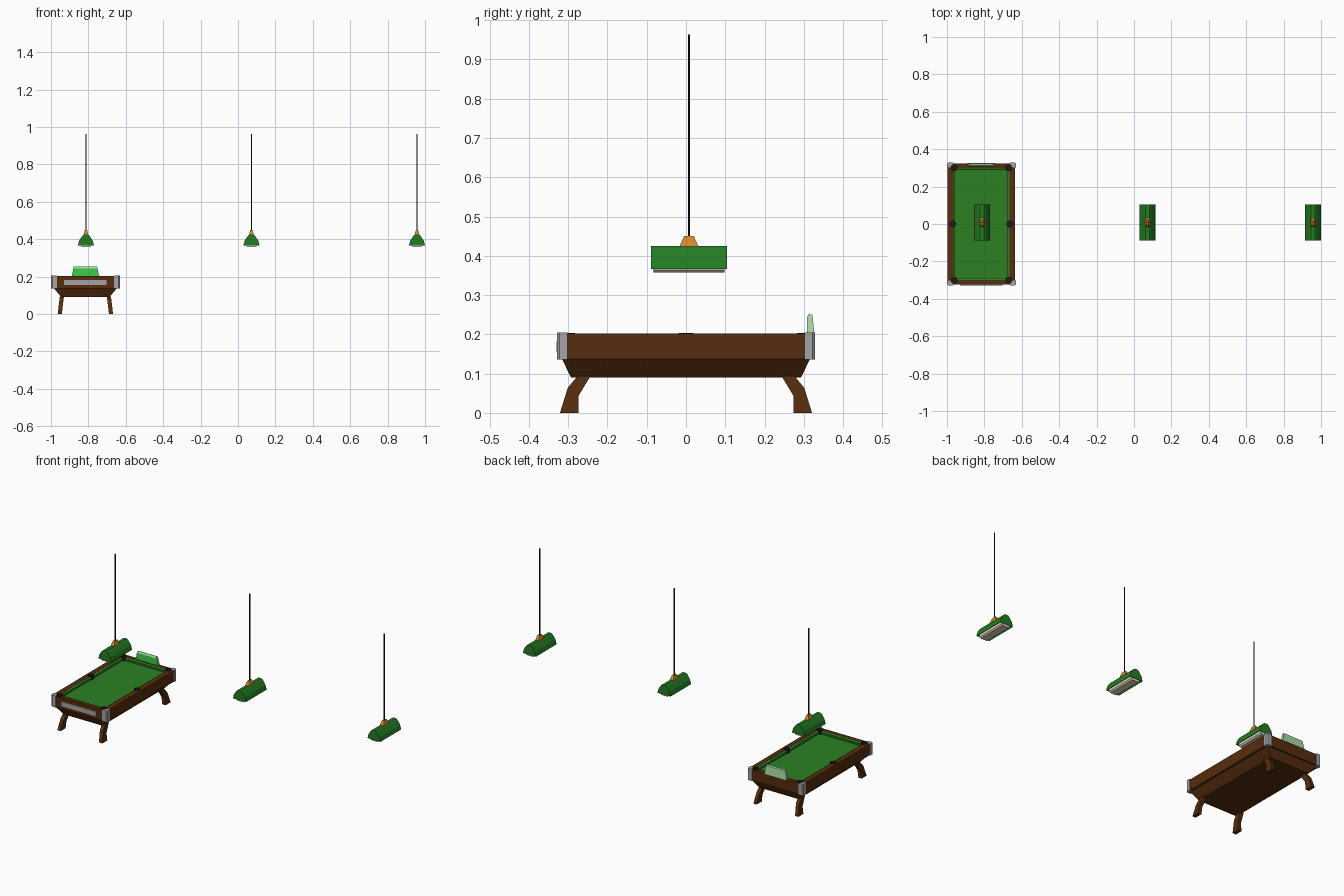
import bpy, bmesh, math
from mathutils import Matrix, Vector

if "Cube" in bpy.data.objects:
    bpy.data.objects.remove(bpy.data.objects["Cube"])

CX = -0.816          # table centre in x
LY = 0.0075          # lamp centre in y


def mat(name, r, g, b):
    m = bpy.data.materials.new(name)
    lin = [((c / 255 + 0.055) / 1.055) ** 2.4 if c > 10 else c / 3294 for c in (r, g, b)]
    m.diffuse_color = (*lin, 1)
    m.use_nodes = True
    m.node_tree.nodes["Principled BSDF"].inputs["Base Color"].default_value = m.diffuse_color
    return m


WOOD = mat("brown_wood", 86, 45, 14)
FELT = mat("green_felt", 45, 128, 36)
SHADE = mat("lamp_green", 36, 124, 36)
BRASS = mat("brass", 212, 140, 45)
METAL = mat("grey_metal", 165, 165, 168)
BLACK = mat("black", 28, 28, 28)
TUBE = mat("warm_white", 232, 215, 195)
BRIGHT = mat("bright_green", 60, 205, 70)
PALE = mat("pale_green", 165, 216, 160)


def finish(name, bm, *mats):
    bmesh.ops.recalc_face_normals(bm, faces=bm.faces)
    me = bpy.data.meshes.new(name)
    bm.to_mesh(me)
    bm.free()
    for m in mats:
        me.materials.append(m)
    ob = bpy.data.objects.new(name, me)
    bpy.context.collection.objects.link(ob)
    return ob


def loft(name, rings, material, cx=CX, cy=0, closed=False):
    """Rectangular rings (half x, half y, z) joined; capped, or closed into a frame."""
    bm = bmesh.new()
    loops = [[bm.verts.new((cx + sx * hx, cy + sy * hy, z))
              for sx, sy in ((-1, -1), (1, -1), (1, 1), (-1, 1))] for hx, hy, z in rings]
    pairs = list(zip(loops, loops[1:]))
    if closed:
        pairs.append((loops[-1], loops[0]))
    else:
        bm.faces.new(loops[0])
        bm.faces.new(loops[-1])
    for a, b in pairs:
        for i in range(4):
            j = (i + 1) % 4
            bm.faces.new((a[i], a[j], b[j], b[i]))
    return finish(name, bm, material)


def prism(name, lower, upper, material, open_face=None):
    """Join two matching outlines of 3D points."""
    bm = bmesh.new()
    a = [bm.verts.new(p) for p in lower]
    b = [bm.verts.new(p) for p in upper]
    n = len(a)
    bm.faces.new(a)
    bm.faces.new(b)
    for i in range(n):
        if i != open_face:
            j = (i + 1) % n
            bm.faces.new((a[i], a[j], b[j], b[i]))
    return finish(name, bm, material)


def cylinder(name, r, z0, z1, x, y, material, sides=12, open_top=False):
    bm = bmesh.new()
    bmesh.ops.create_cone(bm, cap_ends=True, segments=sides, radius1=r, radius2=r, depth=z1 - z0,
                          matrix=Matrix.Translation((x, y, (z0 + z1) / 2)))
    bm.normal_update()
    if open_top:
        bmesh.ops.delete(bm, geom=[f for f in bm.faces if f.normal.z > 0.9], context='FACES_ONLY')
    return finish(name, bm, material)


def solidify(ob, t):
    m = ob.modifiers.new("thickness", 'SOLIDIFY')
    m.thickness = t
    m.offset = -1


# --- Table body ---
loft("lower_skirt", [(0.129, 0.293, 0.09), (0.169, 0.316, 0.138)], WOOD)
frame = loft("table_frame", [(0.180, 0.324, 0.137), (0.180, 0.324, 0.202),
                             (0.150, 0.300, 0.202), (0.150, 0.300, 0.137)], WOOD, closed=True)
bed = loft("felt_bed", [(0.152, 0.302, 0.138), (0.152, 0.302, 0.183)], FELT)
cushion = loft("felt_cushions", [(0.151, 0.301, 0.182), (0.151, 0.301, 0.2015), (0.140, 0.290, 0.197),
                                 (0.143, 0.293, 0.182)], FELT, closed=True)
to_cut = [frame, bed, cushion]

# --- Metal corner caps with a chamfered outer edge ---
for sx in (-1, 1):
    for sy in (-1, 1):
        xy = [(0.153, 0.302), (0.184, 0.302), (0.184, 0.322), (0.177, 0.329), (0.153, 0.329)]
        lo, hi = [[(CX + sx * x, sy * y, z) for x, y in xy] for z in (0.136, 0.205)]
        to_cut.append(prism("corner_cap", lo, hi, METAL))

# --- Pockets: holes cut through the rails, each lined with a black cup ---
R = 0.018
for px in (-1, 1):
    for py in (-1, 0, 1):
        x, y = CX + px * (0.146 if py else 0.153), py * 0.301
        cutter = cylinder("pocket_cutter", R, 0.164, 0.25, x, y, BLACK)
        cutter.hide_render = True
        for ob in to_cut:
            m = ob.modifiers.new("pocket_hole", 'BOOLEAN')
            m.operation = 'DIFFERENCE'
            m.solver = 'EXACT'
            m.object = cutter
            with bpy.context.temp_override(object=ob, active_object=ob):
                bpy.ops.object.modifier_apply(modifier=m.name)
        bpy.data.objects.remove(cutter)
        cup = cylinder("pocket_cup", R + 0.0005, 0.165, 0.2035, x, y, BLACK, open_top=True)
        solidify(cup, 0.002)

# --- Bent legs, splayed outwards ---
leg = [(0.276, 0.094), (0.301, 0.064), (0.321, 0), (0.274, 0), (0.274, 0.043), (0.243, 0.094)]
for sx in (-1, 1):
    for sy in (-1, 1):
        sides = [[(CX + sx * (x - 0.12 * z), sy * y, z) for y, z in leg] for x in (0.126, 0.148)]
        prism("leg", sides[0], sides[1], WOOD)

# --- Front ball-return plate ---
loft("front_plate", [(0.113, 0.004, 0.155), (0.113, 0.004, 0.182)], METAL, cy=-0.326)

# --- Score panel on the back rail: bright front, pale shell ---
side = [(0.308, 0.200), (0.308, 0.242), (0.313, 0.253), (0.322, 0.249), (0.327, 0.200)]
ends = [[(CX + s * (0.073 - 0.2 * (z - 0.2)), y, z) for y, z in side] for s in (-1, 1)]
panel = prism("score_panel", ends[0], ends[1], PALE)
panel.data.materials.append(BRIGHT)
for f in panel.data.polygons:
    f.material_index = 1 if f.normal.y < -0.95 else 0

# --- Three hanging lamps ---
arch = [(-0.043, 0.367), (-0.036, 0.393), (-0.019, 0.418), (-0.010, 0.425),
        (0.010, 0.425), (0.019, 0.418), (0.036, 0.393), (0.043, 0.367)]
for lx in (-0.813, 0.072, 0.957):
    ends = [[(lx + x, LY + s * 0.097, z) for x, z in arch] for s in (-1, 1)]
    shade = prism("lamp_shade", ends[0], ends[1], SHADE, open_face=len(arch) - 1)
    solidify(shade, 0.003)
    loft("lamp_tube", [(0.020, 0.090, 0.357), (0.028, 0.091, 0.364), (0.028, 0.091, 0.378)],
         TUBE, cx=lx, cy=LY)
    loft("lamp_mount", [(0.013, 0.024, 0.424), (0.006, 0.0125, 0.450)], BRASS, cx=lx, cy=LY)
    cylinder("lamp_rod", 0.003, 0.448, 0.963, lx, LY, BLACK, sides=6)
